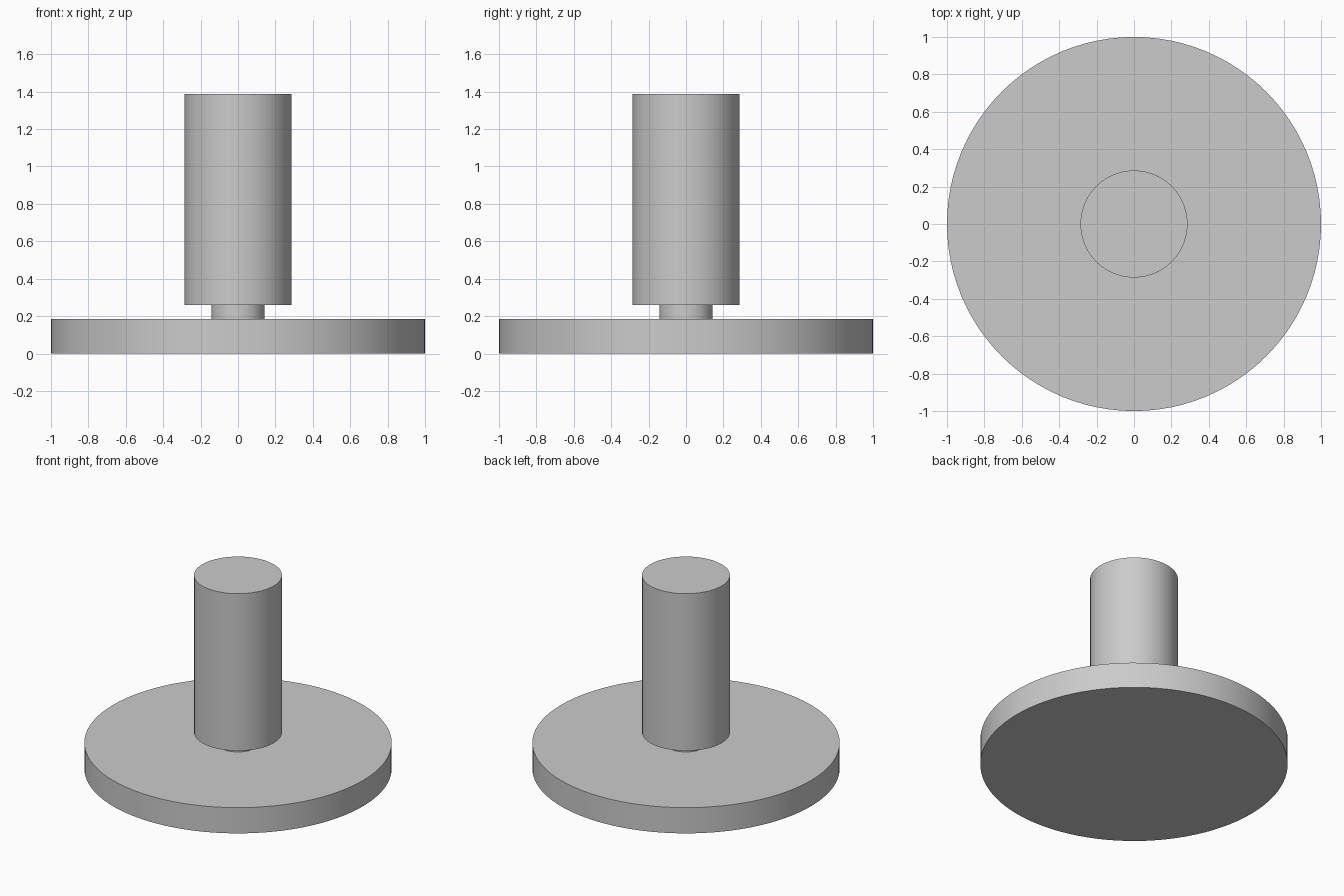
import bpy
import math

if "Cube" in bpy.data.objects:
    bpy.data.objects.remove(bpy.data.objects["Cube"])

grey = bpy.data.materials.new("light_grey")
grey.diffuse_color = (0.6, 0.6, 0.6, 1.0)
grey.use_nodes = True
grey.node_tree.nodes["Principled BSDF"].inputs["Base Color"].default_value = grey.diffuse_color


def cylinder(name, radius, bottom, top):
    bpy.ops.mesh.primitive_cylinder_add(
        vertices=96, radius=radius, depth=top - bottom,
        location=(0, 0, (bottom + top) / 2))
    part = bpy.context.object
    part.name = name
    part.data.materials.append(grey)
    bpy.ops.object.shade_smooth_by_angle(angle=math.radians(30))
    return part


# Wide flat disc, narrow neck and tall upright handle
cylinder("base_disc", 1.0, 0.0, 0.185)
cylinder("neck", 0.143, 0.185, 0.26)
cylinder("handle", 0.286, 0.26, 1.388)
